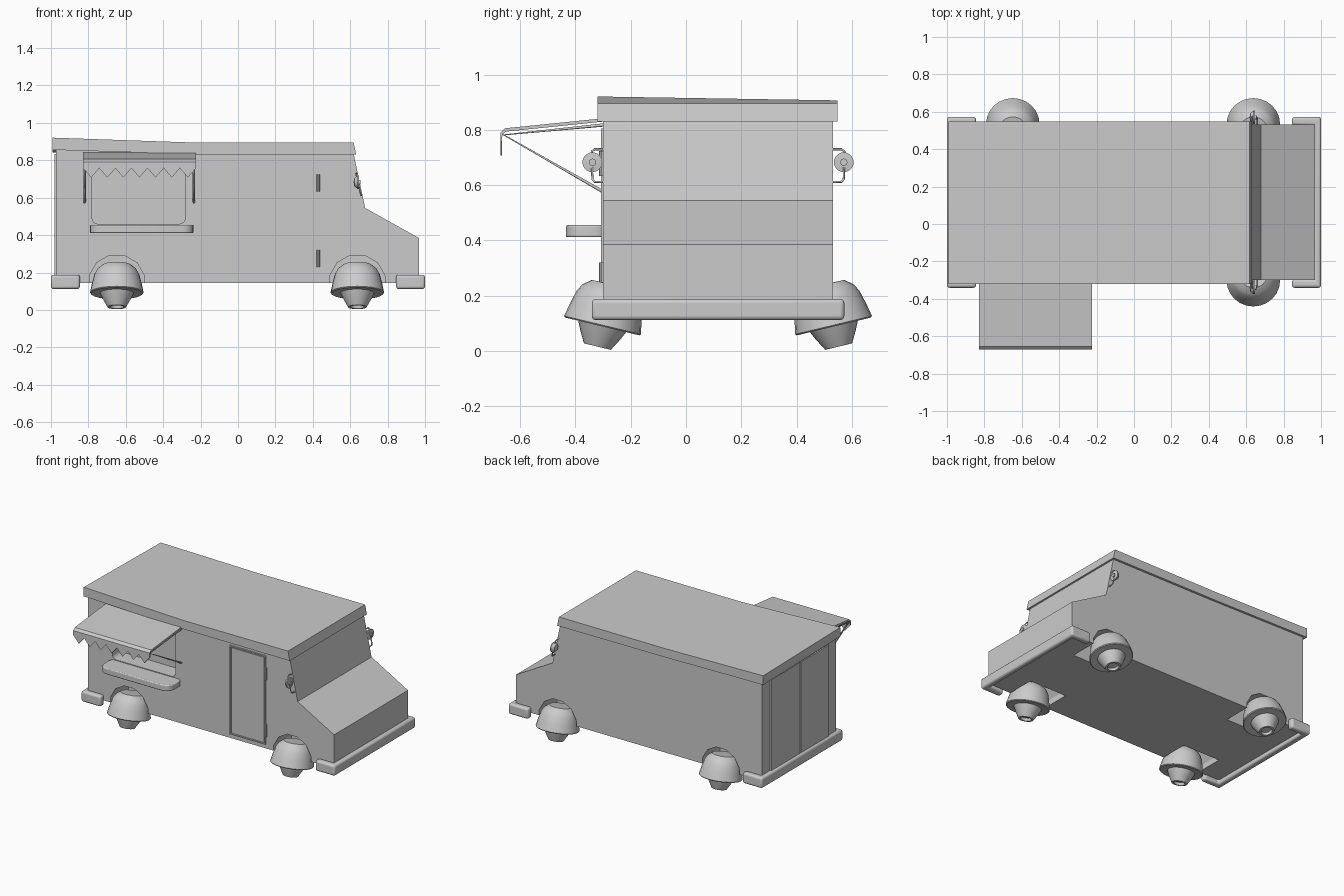
import bpy, bmesh
from math import cos, sin, pi, radians
from mathutils import Vector

if "Cube" in bpy.data.objects:
    bpy.data.objects.remove(bpy.data.objects["Cube"])

MID = 0.116            # centre line of the van body in y
Y0, Y1 = -0.30, 0.532  # body sides


def finish(name, bm, smooth=None):
    bmesh.ops.recalc_face_normals(bm, faces=bm.faces)
    me = bpy.data.meshes.new(name)
    bm.to_mesh(me)
    bm.free()
    ob = bpy.data.objects.new(name, me)
    bpy.context.collection.objects.link(ob)
    if smooth:
        bpy.ops.object.select_all(action='DESELECT')
        ob.select_set(True)
        bpy.context.view_layer.objects.active = ob
        bpy.ops.object.shade_smooth_by_angle(angle=radians(smooth))
    return ob


def prism(name, pts, a, b, axis='y', bevel=0):
    """Extrude a 2D outline from a to b along an axis."""
    place = {'x': lambda p, t: (t, p[0], p[1]),
             'y': lambda p, t: (p[0], t, p[1]),
             'z': lambda p, t: (p[0], p[1], t)}[axis]
    bm = bmesh.new()
    lo = [bm.verts.new(place(p, a)) for p in pts]
    hi = [bm.verts.new(place(p, b)) for p in pts]
    bm.faces.new(lo)
    bm.faces.new(hi[::-1])
    for i in range(len(pts)):
        j = (i + 1) % len(pts)
        bm.faces.new((lo[i], hi[i], hi[j], lo[j]))
    ob = finish(name, bm, 35 if bevel else None)
    if bevel:
        m = ob.modifiers.new('bevel', 'BEVEL')
        m.width, m.segments = bevel, 3
    return ob


def rect(x0, x1, z0, z1):
    return [(x0, z0), (x1, z0), (x1, z1), (x0, z1)]


def round_rect(x0, x1, z0, z1, r, n=4):
    out = []
    for k, (cx, cz) in enumerate(rect(x0 + r, x1 - r, z0 + r, z1 - r)):
        for i in range(n + 1):
            t = pi + k * pi / 2 + i * pi / 2 / n
            out.append((cx + r * cos(t), cz + r * sin(t)))
    return out


def lathe(name, prof, segs=24):
    bm = bmesh.new()
    vs = [bm.verts.new((r, 0, h)) for r, h in prof]
    es = [bm.edges.new(p) for p in zip(vs, vs[1:])]
    bmesh.ops.spin(bm, geom=vs + es, cent=(0, 0, 0), axis=(0, 0, 1),
                   angle=2 * pi, steps=segs)
    bmesh.ops.remove_doubles(bm, verts=bm.verts, dist=1e-4)
    return finish(name, bm, 30)


def rod(name, pts, r=0.006):
    cu = bpy.data.curves.new(name, 'CURVE')
    cu.dimensions = '3D'
    cu.bevel_depth, cu.bevel_resolution, cu.use_fill_caps = r, 2, True
    sp = cu.splines.new('POLY')
    sp.points.add(len(pts) - 1)
    for p, co in zip(sp.points, pts):
        p.co = (*co, 1)
    ob = bpy.data.objects.new(name, cu)
    bpy.context.collection.objects.link(ob)
    return ob


def cut(ob, cutter):
    m = ob.modifiers.new('cut', 'BOOLEAN')
    m.operation, m.solver, m.object = 'DIFFERENCE', 'EXACT', cutter
    bpy.context.view_layer.objects.active = ob
    bpy.ops.object.modifier_apply(modifier=m.name)
    bpy.data.objects.remove(cutter)


# body shell with wheel wells and serving window
body = prism('body', [(-0.972, 0.145), (0.967, 0.145), (0.967, 0.385), (0.68, 0.545),
                      (0.616, 0.845), (-0.21, 0.85), (-0.972, 0.875)], Y0, Y1)
WHEEL_X = (-0.648, 0.638)
for x in WHEEL_X:
    arch = [(x + 0.152 * cos(i * pi / 6 + pi / 12), 0.145 + 0.152 * sin(i * pi / 6 + pi / 12))
            for i in range(12)]
    for a, b in ((Y0 - 0.05, Y0 + 0.2), (Y1 - 0.2, Y1 + 0.05)):
        cut(body, prism('well_cutter', arch, a, b))
cut(body, prism('window_cutter', round_rect(-0.78, -0.283, 0.46, 0.79, 0.03), Y0 - 0.05, Y0 + 0.12))

# roof cap, sagging a little toward the far rear corner
roof = prism('roof', [(-0.992, 0.856), (-0.21, 0.832), (0.632, 0.83), (0.618, 0.896),
                      (-0.21, 0.894), (-0.992, 0.921)], Y0 - 0.02, Y1 + 0.016)
for v in roof.data.vertices:
    if v.co.x < -0.9 and v.co.y > 0:
        v.co.z -= 0.014

# wheels: tilted domes with a tapered hub and recessed end
PROF = [(0, 0.152), (0.076, 0.15), (0.105, 0.127), (0.12, 0.1), (0.133, 0.05), (0.143, 0.0),
        (0.138, -0.005), (0.09, -0.003), (0.075, -0.035), (0.05, -0.08), (0.037, -0.08),
        (0.033, -0.062), (0, -0.062)]
for label, x in zip(('rear', 'front'), WHEEL_X):
    for s in (-1, 1):
        w = lathe(f'{label}_wheel', PROF)
        w.location = (x, MID + s * 0.418, 0.0935)
        w.rotation_euler.x = s * radians(13.5)

# wrap-around bumpers
W = 0.457
for label, s in (('rear', -1), ('front', 1)):
    u = [(0.845, -W), (1.0, -W), (1.0, W), (0.845, W), (0.845, W - 0.045),
         (0.96, W - 0.045), (0.96, 0.045 - W), (0.845, 0.045 - W)]
    prism(f'{label}_bumper', [(s * x, y + MID) for x, y in u], 0.112, 0.188, 'z', 0.014)

# side door: raised frame, panel and hinges
door = prism('side_door_frame', rect(0.15, 0.432, 0.174, 0.806), Y0 - 0.008, Y0 + 0.01)
cut(door, prism('door_cutter', rect(0.158, 0.424, 0.182, 0.798), Y0 - 0.05, Y0 + 0.05))
prism('side_door', rect(0.163, 0.419, 0.187, 0.793), Y0 - 0.006, Y0 + 0.01)
for z in (0.275, 0.678):
    h = lathe('door_hinge', [(0, -0.045), (0.009, -0.045), (0.009, 0.045), (0, 0.045)], 10)
    h.location = (0.43, Y0 - 0.006, z)

# double rear doors
for s in (-1, 1):
    y = sorted((MID + s * 0.006, MID + s * 0.325))
    prism('rear_door', rect(*y, 0.17, 0.835), -0.982, -0.96, 'x')

# serving shelf with rounded outer corners
prism('serving_shelf', round_rect(-0.792, -0.237, -0.435, -0.27, 0.06), 0.412, 0.455, 'z', 0.006)

# awning sheet and zigzag valance
AX0, AX1 = -0.828, -0.225
prism('awning', [(-0.29, 0.843), (-0.655, 0.806), (-0.672, 0.79), (-0.672, 0.77), (-0.666, 0.77),
                 (-0.664, 0.784), (-0.652, 0.794), (-0.29, 0.831)], AX0, AX1, 'x')
N = 7
zig = [(AX0 + (AX1 - AX0) * i / (2 * N), 0.708 if i % 2 else 0.758) for i in range(2 * N + 1)]
prism('awning_valance', zig + [(AX1, 0.785), (AX0, 0.785)], -0.672, -0.666)

# awning struts
for x in (-0.82, -0.236):
    rod('awning_strut', [(x, -0.298, 0.818), (x, -0.66, 0.782), (x, -0.298, 0.575)])

# round mirrors on looped brackets
for s in (-1, 1):
    loop = [(0.635, 0.40, 0.73), (0.63, 0.447, 0.73), (0.632, 0.457, 0.722), (0.655, 0.455, 0.622),
            (0.66, 0.447, 0.612), (0.66, 0.40, 0.612)]
    rod('mirror_bracket', [(x, MID + s * y, z) for x, y, z in loop], 0.004)
    m = lathe('mirror', [(0, -0.018), (0.022, -0.014), (0.036, 0.004), (0.036, 0.01),
                         (0.013, 0.012), (0.013, 0.02), (0, 0.02)], 20)
    m.location = (0.636, MID + s * 0.455, 0.683)
    m.rotation_euler.y = radians(90)
